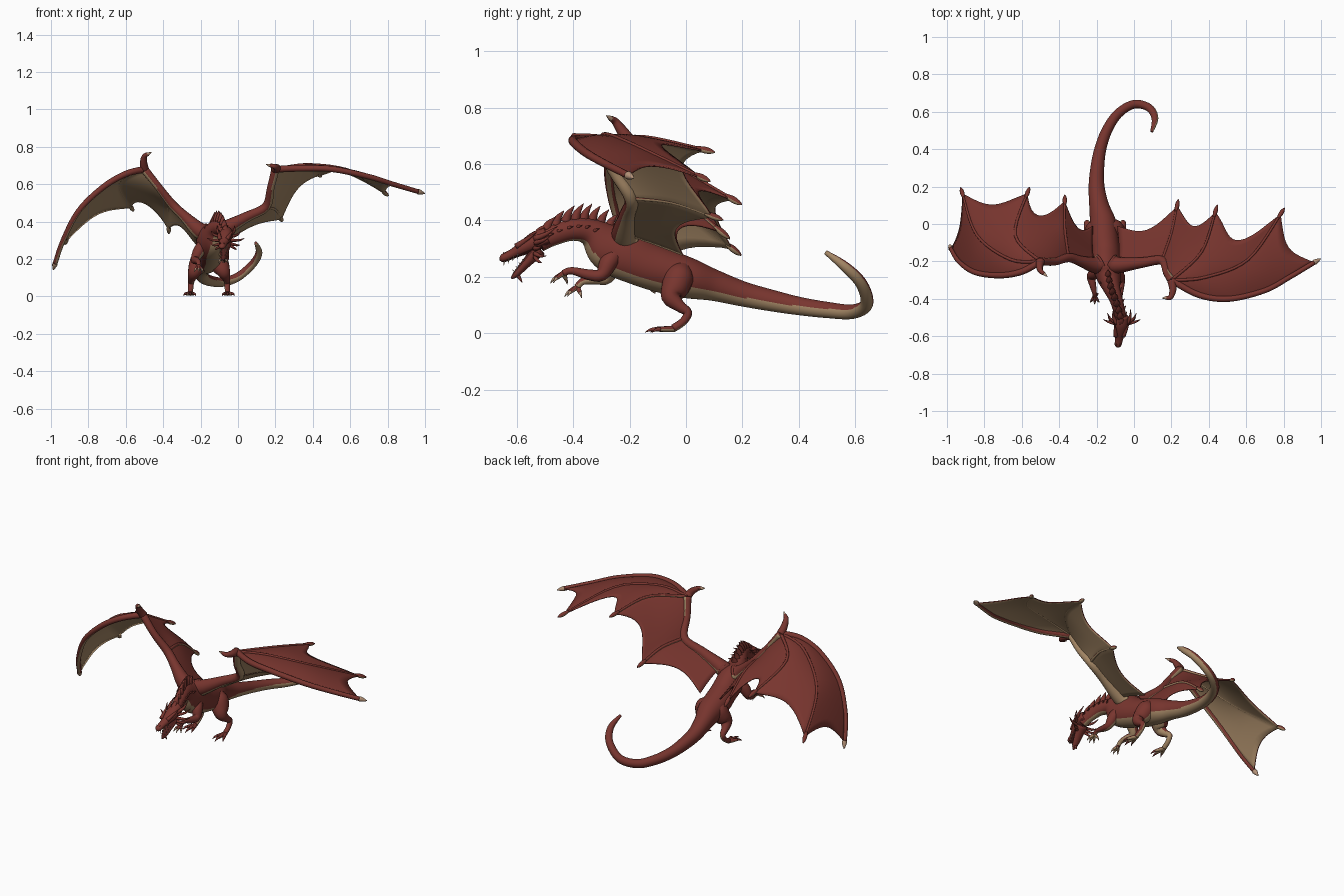
import bpy, bmesh, math
from mathutils import Vector as V

cube = bpy.data.objects.get("Cube")
if cube:
    bpy.data.objects.remove(cube, do_unlink=True)


def material(name, rgb):
    m = bpy.data.materials.new(name)
    m.use_nodes = True
    m.diffuse_color = (*rgb, 1)
    m.node_tree.nodes["Principled BSDF"].inputs["Base Color"].default_value = (*rgb, 1)
    return m


red = material("red scales", (.19, .036, .028))
tan = material("tan hide", (.37, .24, .13))
horn = material("pale claw", (.46, .29, .19))
dark = material("dark mouth", (.08, .015, .013))
DOWN = (0, 0, -1)


def curve(points, sub):
    """Smooth path through points of any dimension."""
    p = [points[0]] + list(points) + [points[-1]]
    out = []
    for i in range(1, len(p) - 2):
        for k in range(sub):
            t = k / sub
            out.append([.5 * (2*b + (c - a)*t + (2*a - 5*b + 4*c - d)*t*t + (3*b - a - 3*c + d)*t**3)
                        for a, b, c, d in zip(p[i-1], p[i], p[i+1], p[i+2])])
    return out + [list(points[-1])]


def finish(name, bm, mats):
    mesh = bpy.data.meshes.new(name)
    bm.to_mesh(mesh)
    bm.free()
    ob = bpy.data.objects.new(name, mesh)
    bpy.context.collection.objects.link(ob)
    for m in mats:
        mesh.materials.append(m)
    for f in mesh.polygons:
        f.use_smooth = True
    return ob


def tube(name, points, mats=(red,), sides=10, sub=4, under=(DOWN, DOWN), cut=(.6, .6)):
    """Tapered tube; faces turned toward the under direction take the second material."""
    pts = [p if len(p) == 5 else (*p, p[3]) for p in points]
    path = curve(pts, sub)
    bm = bmesh.new()
    rings, cuts = [], []
    for i, p in enumerate(path):
        a, b = path[max(i - 1, 0)], path[min(i + 1, len(path) - 1)]
        t = (V(b[:3]) - V(a[:3])).normalized()
        f = i / (len(path) - 1)
        d = V(under[0]).lerp(V(under[1]), f)
        d = d - t * d.dot(t)
        if d.length < .05:
            d = t.orthogonal()
        d.normalize()
        s = t.cross(d)
        ring = []
        for k in range(sides):
            ang = 2 * math.pi * k / sides
            off = s * math.sin(ang) * max(p[3], .001) + d * math.cos(ang) * max(p[4], .001)
            ring.append(bm.verts.new(V(p[:3]) + off))
        rings.append(ring)
        cuts.append(cut[0] + (cut[1] - cut[0]) * f**3)
    for i in range(len(rings) - 1):
        for k in range(sides):
            n = (k + 1) % sides
            f = bm.faces.new((rings[i][k], rings[i][n], rings[i+1][n], rings[i+1][k]))
            if len(mats) > 1 and math.cos(2 * math.pi * (k + .5) / sides) > cuts[i]:
                f.material_index = 1
    bm.faces.new(rings[0])
    bm.faces.new(rings[-1])
    bmesh.ops.recalc_face_normals(bm, faces=bm.faces)
    return finish(name, bm, mats)


def spike(name, base, tip, r, mat=horn, bend=(0, 0, 0)):
    a, b = V(base), V(tip)
    mid = (a + b) / 2 + V(bend)
    return tube(name, [(*a, r), (*mid, r * .65), (*b, .001)], (mat,), 7, 3)


# Neck, body and tail in one sweep: x, y, z, half width, half height
BODY = [(-.066, -.52, .32, .03, .032), (-.077, -.47, .347, .031, .036), (-.097, -.4, .367, .036, .039),
        (-.12, -.34, .358, .047, .05), (-.135, -.28, .312, .066, .086), (-.145, -.22, .285, .075, .096),
        (-.15, -.15, .248, .074, .085), (-.16, -.08, .222, .076, .08), (-.167, .01, .195, .07, .072),
        (-.187, .1, .17, .052, .056), (-.2, .2, .14, .042, .045), (-.196, .3, .117, .036, .039),
        (-.18, .4, .097, .031, .033), (-.145, .5, .083, .028, .029), (-.085, .59, .077, .025, .026),
        (.0, .64, .105, .023, .023), (.08, .622, .175, .021, .021), (.112, .565, .235, .018, .018),
        (.095, .495, .287, .008, .008)]
tube("body", BODY, (red, tan), 48, 6, (DOWN, (.75, -.25, -.6)), (.84, -.2))


def hx(y):
    """Centre line of the head, turned slightly aside."""
    return -.088 + (y + .66) * .18


# Skull and open jaw
SKULL = [(-.49, .345, .028, .032), (-.53, .328, .036, .034), (-.57, .306, .033, .027),
         (-.61, .284, .022, .018), (-.648, .266, .018, .015), (-.66, .262, .004, .004)]
JAW = [(-.52, .298, .032, .026), (-.565, .25, .024, .017), (-.6, .212, .016, .012), (-.618, .195, .004, .004)]
tube("skull", [(hx(p[0]), *p) for p in SKULL], (red, dark), 14, 4, cut=(.75, .75))
tube("jaw", [(hx(p[0]), *p) for p in JAW], (red, dark), 12, 4, ((0, -.6, .8),) * 2, (.5, .5))
for s in (-1, 1):
    side = "left" if s > 0 else "right"
    X = lambda d, y: hx(y) + s * d
    tube(side + "_eye", [(X(.024, -.585), -.585, .31, .003), (X(.025, -.578), -.578, .312, .006),
                         (X(.026, -.57), -.57, .315, .003)], (dark,), 8, 2)
    spike(side + "_brow", (X(.02, -.6), -.6, .308), (X(.04, -.53), -.53, .357), .012, red)
    # Swept horns and cheek frill
    for d, y, z, r in ((.045, -.455, .38, .012), (.078, -.475, .35, .01), (.1, -.51, .312, .01),
                       (.075, -.495, .275, .009), (.055, -.51, .25, .008)):
        spike(side + "_head_horn", (X(.026, -.535), -.535, .3 + (z - .31) * .5), (X(d, -.53), y, z),
              r, red, (s*.01, 0, -.005))
    # Teeth along both jaws
    for k in range(4):
        y, w = -.643 + k * .016, .012 + k * .003
        spike("upper_tooth", (X(w, y), y, .257 + k*.008), (X(w, y), y - .003, .24 + k*.008), .0025)
        y = -.604 + k * .011
        spike("lower_tooth", (X(w - .004, y), y, .215 + k*.013), (X(w - .002, y), y - .01, .225 + k*.013), .0025)
    spike("nostril_bump", (X(.008, -.635), -.635, .275), (X(.01, -.648), -.648, .287), .007, red)
spike("chin_spike", (hx(-.595), -.595, .205), (hx(-.58), -.58, .18), .008, red)

# Neck crest with low side scales
ridge = curve(BODY[:6], 8)
for k in range(9):
    x, y, z, w, h = ridge[2 + k * 4]
    tall = .028 + .024 * math.sin(math.pi * k / 8)
    spike("crest_spike", (x, y - .01, z + h*.8), (x, y + .022, z + h + tall), .02, red, (0, -.006, 0))
    if k < 7:
        for s in (-1, 1):
            spike("neck_scale", (x + s*w*.88, y, z + h*.25), (x + s*(w + .006), y + .018, z + h*.4), .006, red)


def digits(name, root, tips, r, claw):
    """Toes or fingers, each ending in a claw."""
    for tip in tips:
        a, b = V(root), V(tip)
        k = a.lerp(b, .65) + V((0, 0, r * .6))
        tube(name + "_toe", [(*a, r), (*a.lerp(k, .6), r * .9), (*k, r * .75)], (red, tan), 8, 3, cut=(.2, .2))
        spike(name + "_claw", k, b, r * .75, claw, (0, 0, r * .3))


# Hind legs, mirrored about the hips
for s in (-1, 1):
    side = "left" if s > 0 else "right"
    X = lambda d: -.155 + s * d
    inner = (-s * .6, .4, -.5)
    tube(side + "_hind_leg", [(X(.015), .0, .25, .012), (X(.038), -.02, .21, .05), (X(.06), -.038, .165, .05),
                              (X(.08), -.052, .128, .035), (X(.092), -.022, .096, .021), (X(.096), .006, .073, .016),
                              (X(.098), -.01, .042, .014), (X(.1), -.045, .018, .014)],
         (red, tan), 16, 4, (inner, inner), (.75, -.2))
    digits(side + "_foot", (X(.1), -.04, .016), [(X(.07), -.125, .004), (X(.1), -.145, .004), (X(.137), -.12, .004)],
           .011, red)

# Front legs, left one reaching further forward
ARMS = {"left": [(-.1, -.25, .28, .03), (-.082, -.275, .25, .032), (-.07, -.3, .207, .023),
                 (-.073, -.345, .208, .019), (-.078, -.405, .222, .013), (-.08, -.435, .213, .012)],
        "right": [(-.185, -.25, .28, .03), (-.21, -.265, .24, .032), (-.23, -.28, .197, .023),
                  (-.222, -.32, .192, .019), (-.212, -.365, .185, .013), (-.21, -.385, .165, .012)]}
for side, pts in ARMS.items():
    s = 1 if side == "left" else -1
    under = (-s * .6, 0, -.8)
    tube(side + "_front_leg", pts, (red, tan), 12, 4, (under, under), (.7, .1))
    x, y, z, r = pts[-1]
    digits(side + "_hand", (x, y, z), [(x + d, y - .045 + abs(d) * .4, z - .035) for d in (-.025, 0, .025)]
           + [(x - s*.02, y + .015, z - .04)], .009, horn)

# Wings: each bone runs from its root on the arm to its tip at the trailing edge
LEFT = [[(-.085, -.22, .355), (-.08, -.13, .325), (-.09, -.01, .28)],
        [(.15, -.195, .48), (.2, -.05, .465), (.23, .095, .415)],
        [(.2, -.3, .68), (.36, -.15, .695), (.435, .065, .65)],
        [(.2, -.3, .68), (.38, -.285, .705), (.61, -.19, .67), (.785, .055, .553)],
        [(.2, -.3, .68), (.35, -.38, .685), (.51, -.4, .68), (.7, -.355, .64), (.83, -.285, .6), (.965, -.205, .56)]]
RIGHT = [[(-.21, -.22, .355), (-.22, -.13, .325), (-.22, -.01, .28)],
         [(-.35, -.18, .49), (-.37, -.02, .47), (-.37, .125, .36)],
         [(-.5, -.2, .68), (-.635, -.06, .605), (-.57, .165, .475)],
         [(-.5, -.2, .68), (-.66, -.19, .63), (-.84, -.06, .48), (-.918, .165, .3)],
         [(-.5, -.2, .68), (-.6, -.255, .655), (-.72, -.275, .585), (-.85, -.258, .46), (-.935, -.2, .3),
          (-.978, -.13, .175)]]


def at(path, u):
    f = u * (len(path) - 1)
    i = min(int(f), len(path) - 2)
    return V(path[i]).lerp(V(path[i + 1]), f - i)


def wing(side, bones, scallops, thumb):
    s = 1 if side == "left" else -1
    paths = [curve(b, 8) for b in bones]
    bm = bmesh.new()
    nu, nv = 16, 12
    for a, b, (sc, bulge) in zip(paths, paths[1:], scallops):
        grid = []
        for j in range(nv + 1):
            v = j / nv
            arch = abs(math.sin(math.pi * v)) ** .8
            row = []
            for i in range(nu + 1):
                u = i / nu * (1 - sc * arch)
                p = at(a, u).lerp(at(b, u), v)
                row.append(bm.verts.new(p + V((0, 0, bulge * arch * u))))
            grid.append(row)
        for j in range(nv):
            for i in range(nu):
                bm.faces.new((grid[j][i], grid[j][i+1], grid[j+1][i+1], grid[j+1][i]))
    bmesh.ops.remove_doubles(bm, verts=bm.verts, dist=.0005)
    bm.normal_update()
    if sum(f.normal.z * f.calc_area() for f in bm.faces) < 0:
        bmesh.ops.reverse_faces(bm, faces=bm.faces)
    ob = finish(side + "_wing_membrane", bm, (red, tan))
    mod = ob.modifiers.new("thickness", "SOLIDIFY")
    mod.thickness, mod.offset, mod.material_offset = .006, -1, 1
    # Upper arm and forearm, pale on the side facing out and down
    root, elbow, wrist = (V(bones[k][0]) for k in range(3))
    start = root.lerp(V((-.148, -.2, .33)), .6)
    fore = elbow.lerp(wrist, .5) + V((0, -.012, 0))
    out_down = (s * .7, .35, -.6)
    tube(side + "_wing_arm", [(*start, .05), (*root, .044), (*root.lerp(elbow, .55), .028), (*elbow, .024),
                              (*fore, .02), (*wrist, .022)], (red, tan), 16, 4, (out_down, out_down), (.35, .0))
    # Finger bones with end claws; the leading one is stout and red
    for k, path in enumerate(bones[1:]):
        lead = k == 3
        n = len(path) - 1
        r, edge, claw = (.018, .85, (horn,)) if lead else (.009, .1, (red, tan))
        tube(side + "_wing_finger", [(*p, r * (1 - .3 * i / n)) for i, p in enumerate(path)],
             (red, tan), 12, 6, cut=(edge, edge))
        end, before = at(paths[k + 1], 1), at(paths[k + 1], .93)
        out = (end - before).normalized()
        base, tip = end - out * (.005 if lead else .03), end + out * .04
        tube(side + "_wing_claw", [(*base, .007), (*end, .015 if lead else .012), (*end.lerp(tip, .6), .009),
                                   (*tip, .002)], claw, 12, 3, cut=(-.05, -.05))
    # Hooked thumb
    a, b, c = (V(p) for p in thumb)
    tube(side + "_wing_thumb", [(*wrist, .024), (*a, .02), (*b, .014), (*b.lerp(c, .5), .01)], (red,))
    spike(side + "_thumb_claw", b.lerp(c, .45), c, .01)


wing("left", LEFT, ((.3, 0), (.27, .018), (.25, .018), (.1, .018)),
     ((.208, -.35, .688), (.195, -.392, .695), (.15, -.397, .706)))
wing("right", RIGHT, ((.32, 0), (.29, .018), (.13, .018), (.09, .018)),
     ((-.505, -.225, .715), (-.5, -.25, .75), (-.462, -.282, .772)))
